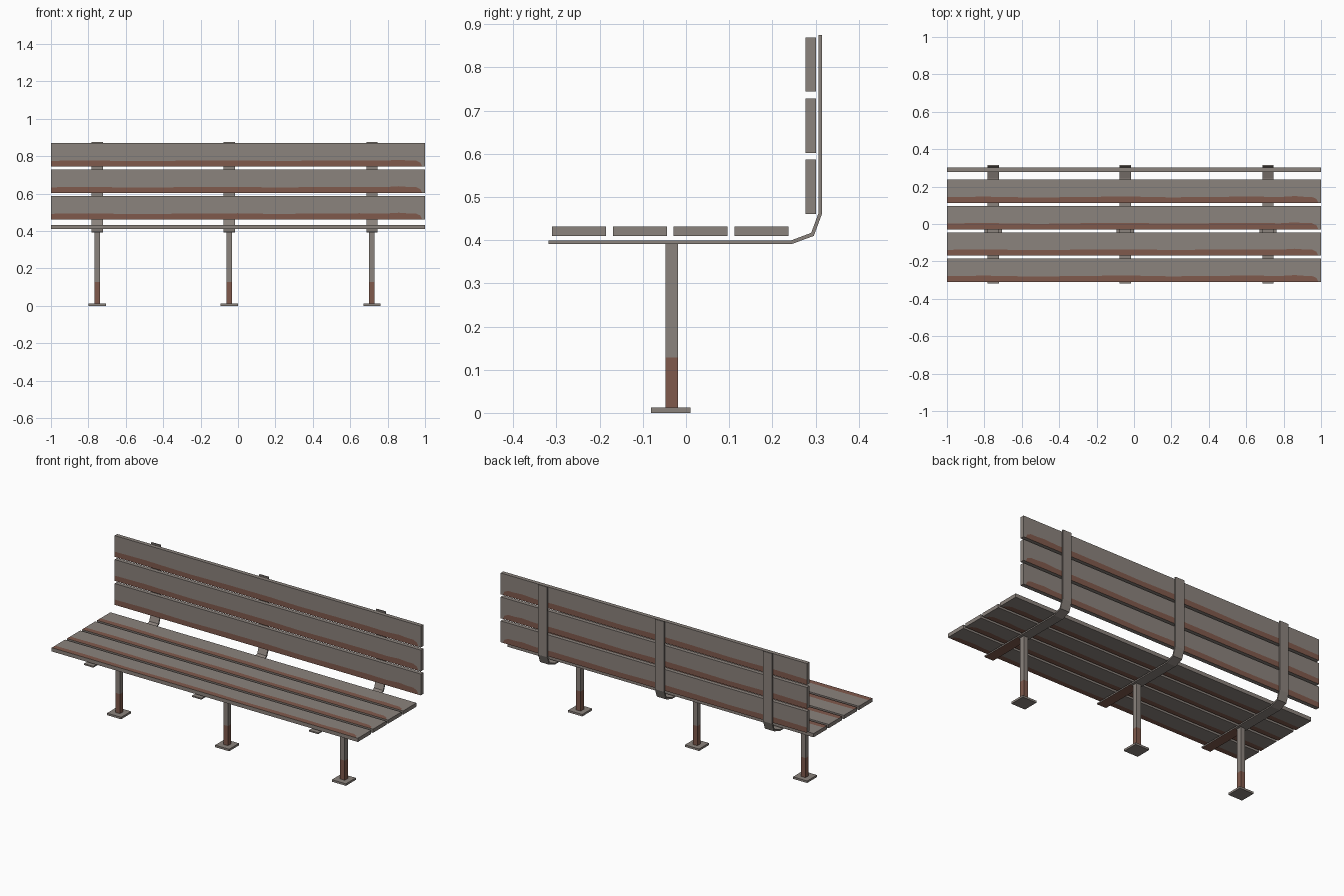
import bpy, bmesh

if "Cube" in bpy.data.objects:
    bpy.data.objects.remove(bpy.data.objects["Cube"])

def material(name, col):
    m = bpy.data.materials.new(name)
    m.diffuse_color = (*col, 1)
    m.use_nodes = True
    m.node_tree.nodes["Principled BSDF"].inputs["Base Color"].default_value = m.diffuse_color
    return m

GREY = material("weathered_grey", (0.26, 0.227, 0.205))
RUST = material("rust_brown", (0.216, 0.102, 0.073))

def finish(name, bm, rule=None):
    bmesh.ops.recalc_face_normals(bm, faces=bm.faces)
    if rule:
        for f in bm.faces:
            f.material_index = 1 if rule(f) else 0
    me = bpy.data.meshes.new(name)
    bm.to_mesh(me)
    bm.free()
    me.materials.append(GREY)
    me.materials.append(RUST)
    ob = bpy.data.objects.new(name, me)
    bpy.context.collection.objects.link(ob)
    return ob

def loft(rings):
    """Closed solid through a list of equal-length rings."""
    bm = bmesh.new()
    vs = [[bm.verts.new(p) for p in r] for r in rings]
    n = len(rings[0])
    strips = []
    for a, b in zip(vs, vs[1:]):
        for i in range(n):
            j = (i + 1) % n
            strips.append((i, bm.faces.new((a[i], a[j], b[j], b[i]))))
    bm.faces.new(vs[0])
    bm.faces.new(vs[-1])
    return bm, strips

def box(name, x0, x1, y0, y1, z0, z1, cuts=(), rule=None):
    rings = [[(x0, y0, z), (x1, y0, z), (x1, y1, z), (x0, y1, z)] for z in (z0, *cuts, z1)]
    return finish(name, loft(rings)[0], rule)

# Slats with a wavy rust stripe along the lower / front edge of both broad faces
WAVE = [(-1, .031), (-.8, .034), (-.65, .031), (-.5, .029), (-.25, .033), (0, .034),
        (.2, .030), (.45, .033), (.65, .034), (.78, .032), (.86, .037), (.91, .033),
        (.95, .033), (.975, .022), (.985, .002), (1, .001)]

def slat(name, u0, u1, v0, v1, upright):
    rings = []
    for x, h in WAVE:
        pts = [(u0, v0), (u0 + h, v0), (u1, v0), (u1, v1), (u0 + h, v1), (u0, v1)]
        rings.append([(x, v, u) if upright else (x, u, v) for u, v in pts])
    bm, strips = loft(rings)
    for i, f in strips:
        f.material_index = 1 if i in (0, 4) else 0
    finish(name, bm)

for k in range(4):
    y = -0.31 + k * 0.1408
    slat(f"seat_slat_{k+1}", y, y + 0.125, 0.410, 0.432, False)
for k in range(3):
    z = 0.461 + k * 0.1415
    slat(f"back_slat_{k+1}", z, z + 0.126, 0.277, 0.301, True)

# Bent flat-bar brackets, posts and foot plates
LOWER = [(-.318, .391), (-.05, .391), (.245, .391), (.296, .410), (.315, .461), (.315, .875)]
UPPER = [(-.318, .399), (-.05, .399), (.242, .399), (.290, .417), (.307, .463), (.307, .875)]

for k, cx in enumerate((-0.753, -0.047, 0.716)):
    rings = [[(cx - .03, *a), (cx + .03, *a), (cx + .03, *b), (cx - .03, *b)]
             for a, b in zip(LOWER, UPPER)]
    finish(f"bracket_{k+1}", loft(rings)[0],
           lambda f: f.normal.z < -.9 and f.calc_center_median().y < -.05)
    box(f"post_{k+1}", cx - .015, cx + .015, -.048, -.018, .011, .391, (.128,),
        lambda f: f.calc_center_median().z < .128)
    box(f"foot_plate_{k+1}", cx - .046, cx + .046, -.081, .011, 0, .012)
